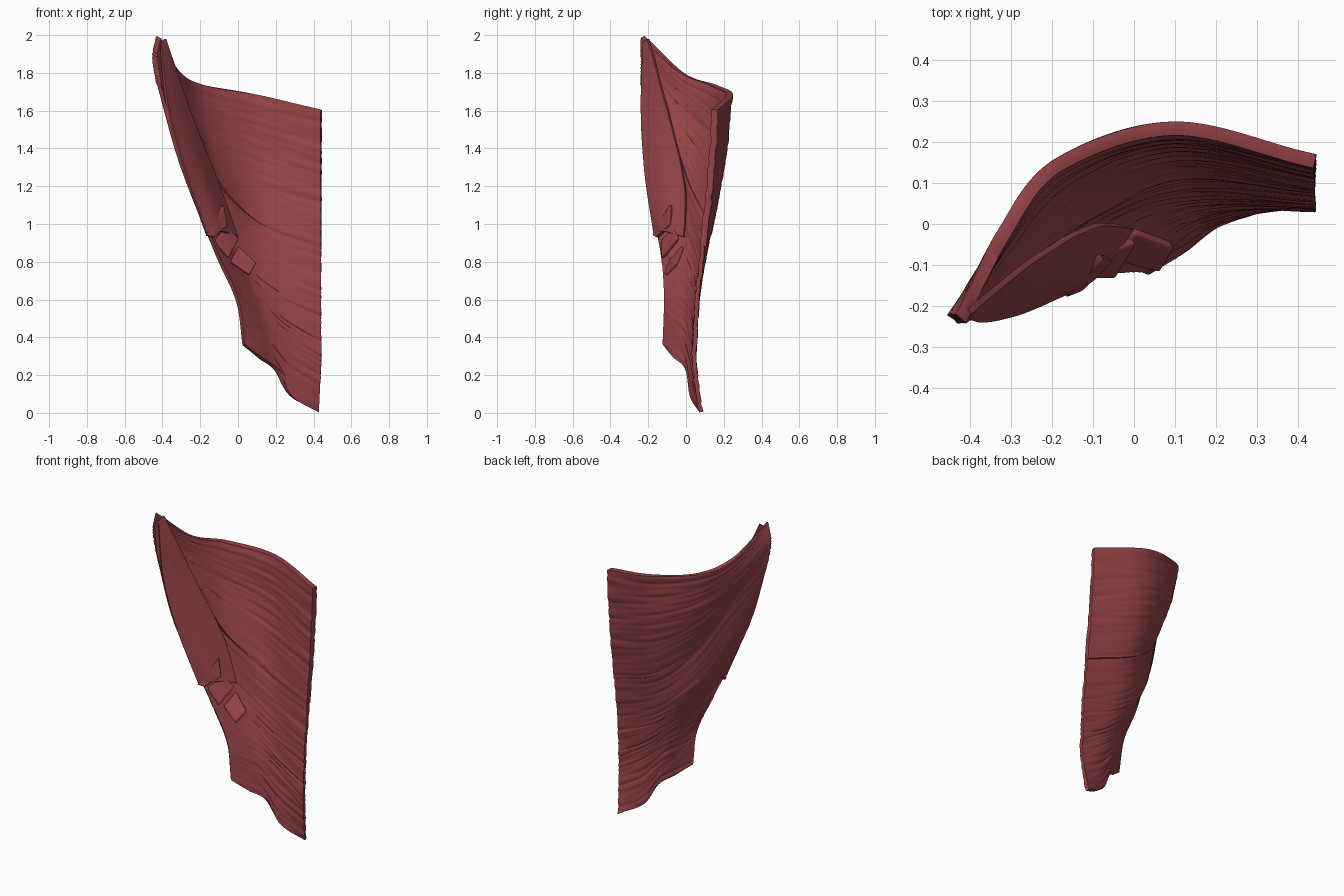
import bpy, bmesh
from mathutils import Vector, noise

if "Cube" in bpy.data.objects:
    bpy.data.objects.remove(bpy.data.objects["Cube"])

mat = bpy.data.materials.new("muscle_red")
mat.diffuse_color = (0.30, 0.055, 0.06, 1)
mat.use_nodes = True
mat.node_tree.nodes["Principled BSDF"].inputs["Base Color"].default_value = mat.diffuse_color


def spline(pts, t):
    """Catmull-Rom point at t in 0..1 through pts."""
    n = len(pts) - 1
    i = min(int(t * n), n - 1)
    f = t * n - i
    b, c = pts[i], pts[i + 1]
    a = pts[i - 1] if i > 0 else b * 2 - c
    d = pts[i + 2] if i + 2 <= n else c * 2 - b
    return 0.5 * (b * 2 + (c - a) * f + (a * 2 - b * 5 + c * 4 - d) * f ** 2
                  + (b * 3 - a - c * 3 + d) * f ** 3)


def sheet(name, rows, nu, nv, thickness, fibre=0.004, bands=35):
    """Smooth solid sheet lofted through rows of points, ridged along u."""
    rows = [[Vector(p) for p in r] for r in rows]
    bm = bmesh.new()
    grid = []
    for j in range(nv + 1):
        v = j / nv
        line = []
        for i in range(nu + 1):
            u = i / nu
            p = spline([spline(r, u) for r in rows], v)
            n = noise.noise(Vector((u * 3.5, v * bands, len(name))))
            p.y += fibre * n * min(1, u * 4 + 0.3)
            line.append(bm.verts.new(p))
        grid.append(line)
    for j in range(nv):
        for i in range(nu):
            bm.faces.new((grid[j][i], grid[j + 1][i], grid[j + 1][i + 1], grid[j][i + 1]))
    me = bpy.data.meshes.new(name)
    bm.to_mesh(me)
    bm.free()
    ob = bpy.data.objects.new(name, me)
    bpy.context.collection.objects.link(ob)
    me.materials.append(mat)
    s = ob.modifiers.new("thickness", 'SOLIDIFY')
    s.thickness, s.offset = thickness, 0
    b = ob.modifiers.new("soft_rim", 'BEVEL')
    b.width, b.segments, b.limit_method, b.angle_limit = 0.006, 2, 'ANGLE', 1.1
    bpy.ops.object.select_all(action='DESELECT')
    ob.select_set(True)
    bpy.context.view_layer.objects.active = ob
    bpy.ops.object.shade_smooth_by_angle(angle=0.9)
    return ob


# Fibre rows, each from the outer edge to the straight inner edge
seam = [(-.42, -.23, 1.74), (-.25, -.08, 1.48), (-.10, .03, 1.20), (.12, .125, 1.0), (.44, .09, .88)]
upper = [
    [(-.42, -.23, 1.99), (-.315, -.02, 1.80), (-.18, .145, 1.735), (.10, .23, 1.685), (.44, .155, 1.605)],
    [(-.44, -.23, 1.89), (-.32, -.07, 1.66), (-.16, .10, 1.48), (.10, .195, 1.36), (.44, .13, 1.25)],
    seam]
lower = [
    seam,
    [(-.30, -.215, 1.32), (-.17, -.08, 1.08), (-.03, .03, .90), (.16, .075, .74), (.44, .06, .62)],
    [(-.12, -.13, .86), (-.02, -.05, .76), (.08, .02, .67), (.23, .05, .54), (.44, .05, .42)],
    [(-.005, -.11, .60), (.07, -.05, .53), (.15, .005, .47), (.28, .04, .35), (.44, .045, .25)],
    [(.03, -.115, .36), (.12, -.06, .29), (.20, 0, .23), (.28, .03, .09), (.425, .08, .005)]]
sheet("upper_sheet", upper, 90, 80, 0.034, 0.006, 22)
sheet("lower_sheet", lower, 90, 110, 0.022, 0.005, 40)

# Flat tendon strip lying on the inner side of the outer edge
strip = [
    [(-.41, -.225, 1.95), (-.395, -.21, 1.97), (-.385, -.20, 1.98)],
    [(-.37, -.235, 1.60), (-.31, -.17, 1.60), (-.25, -.09, 1.58)],
    [(-.28, -.215, 1.27), (-.19, -.13, 1.25), (-.10, -.005, 1.20)],
    [(-.165, -.165, .94), (-.09, -.12, .96), (-.005, -.01, .93)]]
sheet("tendon_strip", strip, 24, 60, 0.016, 0.002, 8)

# Stepped tabs at the lower end of the strip
tabs = [
    [[(-.17, -.17, .94), (-.08, -.08, 1.10)], [(-.13, -.155, .93), (-.06, -.085, .99)]],
    [[(-.13, -.125, .91), (-.06, -.06, .98)], [(-.05, -.125, .82), (.00, -.04, .92)]],
    [[(-.04, -.085, .80), (.00, -.015, .88)], [(.06, -.11, .73), (.095, -.05, .79)]]]
for k, t in enumerate(tabs):
    sheet(f"strip_tab_{k + 1}", t, 8, 8, 0.022, 0.001, 3)
